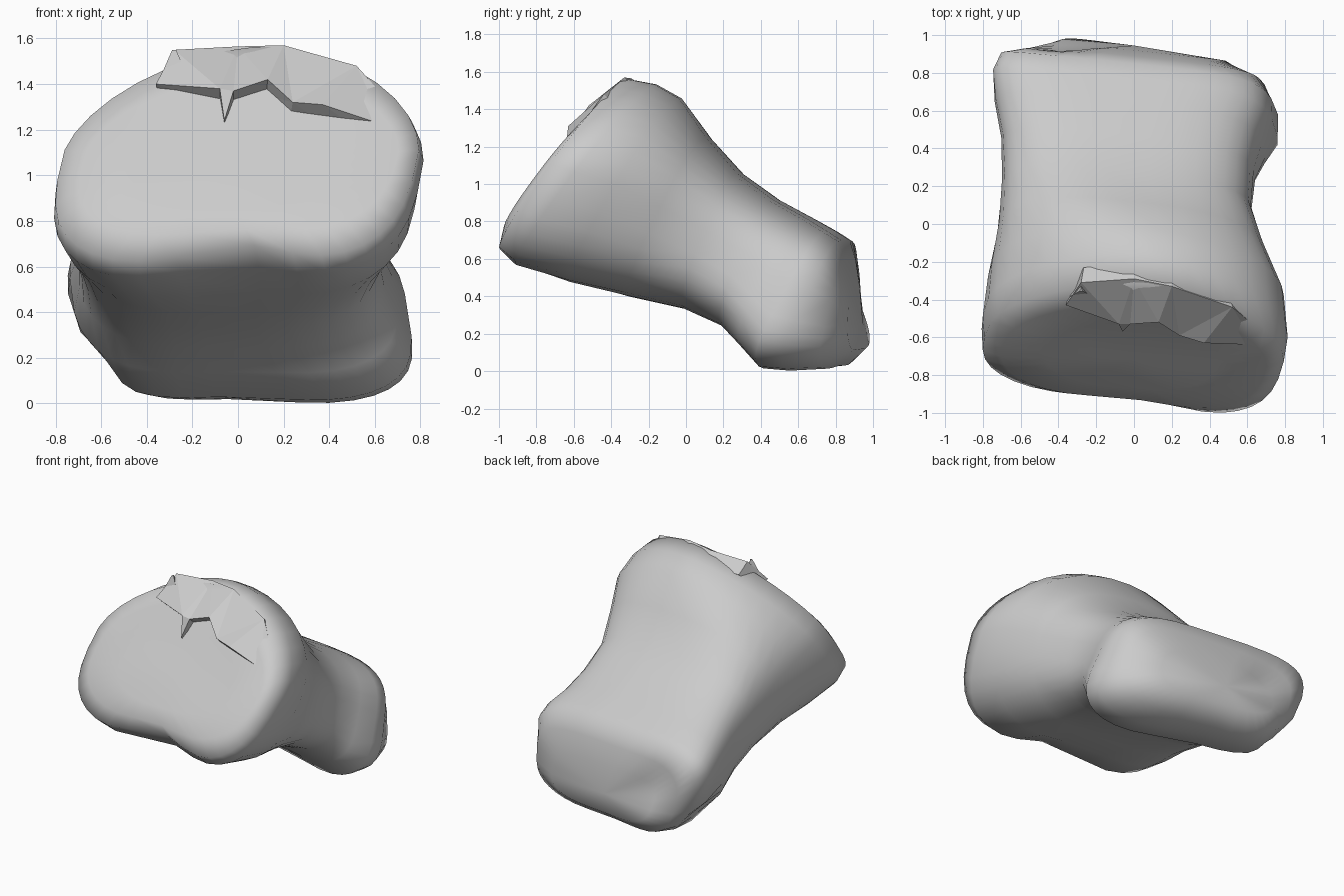
import bpy, bmesh, math
from mathutils import Vector

cube = bpy.data.objects.get("Cube")
if cube:
    bpy.data.objects.remove(cube, do_unlink=True)

# One bone-grey material
grey = bpy.data.materials.new("bone_grey")
grey.use_nodes = True
colour = (0.6, 0.6, 0.6, 1)
grey.diffuse_color = colour
grey.node_tree.nodes["Principled BSDF"].inputs["Base Color"].default_value = colour

SIDES = 36
SKEW = 0.11     # the whole bone is skewed: its +x side sits further forward


def power(v, e):
    return math.copysign(abs(v) ** e, v)


def ring(bm, top, bottom, left, right, round_top, round_low, lean, groove, twist):
    """Rounded section spanning two points of the side profile."""
    verts = []
    for i in range(SIDES):
        a = 2 * math.pi * (i + .5) / SIDES
        c, s = math.cos(a), math.sin(a)
        e = round_top if s > 0 else round_low
        side, rise = power(c, e), power(s, e)
        x = (left + right) / 2 + side * (right - left) / 2 + lean * rise
        if s < 0:       # hollow running along the middle of the underside
            rise *= 1 - groove * math.exp(-(x / 0.3) ** 2)
        t = (1 + rise) / 2
        # the underside is skewed more than the top
        y = bottom[0] + (top[0] - bottom[0]) * t - (SKEW + twist * (1 - t)) * x
        z = bottom[1] + (top[1] - bottom[1]) * t
        verts.append(bm.verts.new((x, y, z)))
    return verts


def dent(bm, centre, radius, push):
    """Soft local dent."""
    for v in bm.verts:
        v.co += Vector(push) * math.exp(-((v.co - Vector(centre)).length / radius) ** 2)


def finish(bm, name):
    bmesh.ops.recalc_face_normals(bm, faces=bm.faces)
    mesh = bpy.data.meshes.new(name)
    bm.to_mesh(mesh)
    bm.free()
    obj = bpy.data.objects.new(name, mesh)
    bpy.context.collection.objects.link(obj)
    mesh.materials.append(grey)
    return obj


# Sections of the joint plate and waist:
# top (y, z), bottom (y, z), left x, right x, roundness, lean, groove, twist
plate_sections = [
    ((-.52, 1.28), (-.88, .84), -.45, .45, 1, .8, .08, .05, 0),
    ((-.42, 1.44), (-.96, .72), -.68, .70, 1.1, .7, .1, .12, .03),
    ((-.31, 1.565), (-.97, .60), -.77, .79, 1.15, .62, .11, .2, .05),
    ((-.15, 1.535), (-.88, .525), -.78, .81, 1.1, .62, .1, .15, .05),
    ((-.02, 1.46), (-.60, .45), -.76, .79, 1, .65, .07, .07, .02),
    ((.12, 1.25), (-.30, .39), -.72, .69, .8, .7, .03, .02, 0),
    ((.28, 1.06), (.00, .325), -.70, .62, .7, .7, .0, .02, 0),
]
# Sections of the rear end with its two offset knuckles
rear_sections = [
    ((.47, .92), (.22, .23), -.70, .64, .65, .7, -.02, .03, .03),
    ((.65, .82), (.36, .12), -.73, .69, .6, .65, -.04, .06, .1),
    ((.77, .75), (.51, .0), -.73, .75, .52, .65, -.06, .08, .16),
    ((.85, .70), (.66, -.01), -.68, .75, .5, .65, -.07, .08, .16),
    ((.89, .60), (.82, .0), -.56, .68, .55, .65, -.06, .1, .08),
    ((.92, .46), (.94, .1), -.40, .48, .7, .7, -.03, .1, .05),
]

# Bone body: loft through the sections, closed with a fan at each end
bm = bmesh.new()
rings = [ring(bm, *s) for s in plate_sections + rear_sections]
for a, b in zip(rings, rings[1:]):
    for i in range(SIDES):
        j = (i + 1) % SIDES
        bm.faces.new((a[i], a[j], b[j], b[i]))
for loop, centre in ((rings[0], (0, -.71, 1.07)), (rings[-1], (0, .945, .26))):
    hub = bm.verts.new(centre)
    for i in range(SIDES):
        bm.faces.new((loop[i], loop[(i + 1) % SIDES], hub))
# Notch beside the rear knuckle and saddle above it
dent(bm, (-.66, .74, .15), .15, (.08, -.02, .04))
dent(bm, (-.4, .93, .42), .16, (0, -.06, 0))
body = finish(bm, "bone_body")
body.data.polygons.foreach_set("use_smooth", [True] * len(body.data.polygons))

# Broken patch with a jagged rim on the upper edge of the joint plate
outline = [
    (-.36, -.43, 1.40), (-.28, -.31, 1.55), (0, -.29, 1.565), (.2, -.33, 1.57),
    (.52, -.44, 1.48), (.69, -.58, 1.29), (.64, -.64, 1.22), (.37, -.63, 1.31),
    (.24, -.59, 1.32), (.13, -.52, 1.42), (-.02, -.53, 1.37),
    (-.06, -.57, 1.24), (-.08, -.53, 1.38),
]
bm = bmesh.new()
front = [bm.verts.new(p) for p in outline]
back = [bm.verts.new((x * .95, y + .08, z - .07)) for x, y, z in outline]
bm.faces.new(front)
bm.faces.new(back[::-1])
for i in range(len(front)):
    j = (i + 1) % len(front)
    bm.faces.new((front[i], back[i], back[j], front[j]))
bmesh.ops.triangulate(bm, faces=bm.faces)
finish(bm, "broken_patch")

# Small chipped splinter at the top corner of the break
bm = bmesh.new()
bmesh.ops.create_cone(bm, cap_ends=True, segments=3, radius1=.07, radius2=.01, depth=.12)
bmesh.ops.translate(bm, verts=bm.verts, vec=(-.28, -.35, 1.49))
finish(bm, "rim_splinter")
